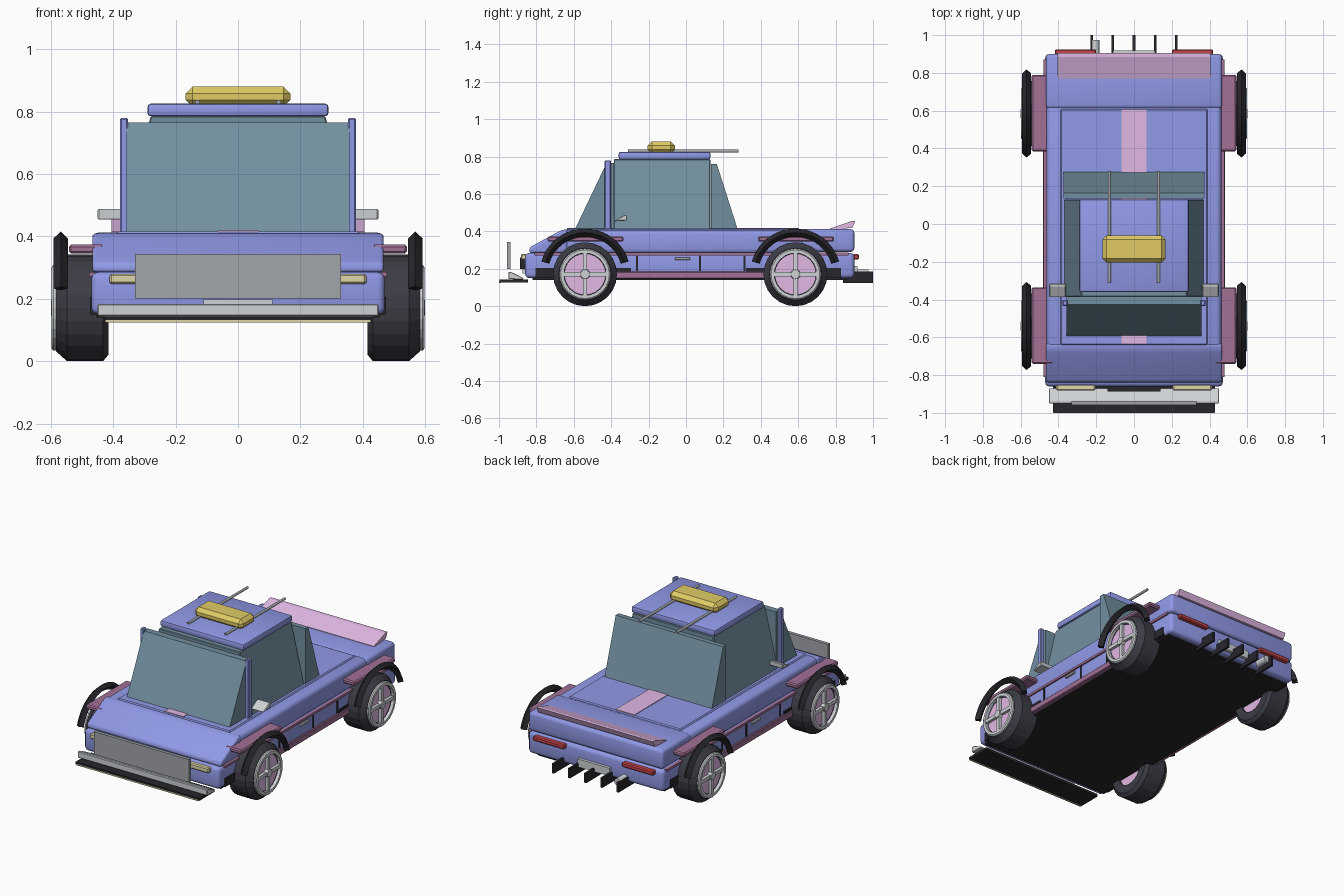
import bpy, bmesh, math

if "Cube" in bpy.data.objects:
    bpy.data.objects.remove(bpy.data.objects["Cube"])

COL = dict(blue=(.28, .32, .80), pink=(.75, .48, .78), mauve=(.36, .16, .30), glass=(.17, .28, .35),
           yellow=(.75, .60, .13), red=(.58, .06, .07), black=(.02, .02, .025), tyre=(.045, .045, .06),
           light=(.62, .65, .67), steel=(.36, .38, .40), cream=(.75, .68, .40))
MATS = {}
for key, c in COL.items():
    MATS[key] = bpy.data.materials.new(key)
    MATS[key].diffuse_color = (*c, 1)


def finish(bm, name, mat, bevel=0, seg=1):
    bmesh.ops.recalc_face_normals(bm, faces=bm.faces)
    if bevel:
        bmesh.ops.bevel(bm, geom=bm.edges[:], offset=bevel, segments=seg, profile=.5,
                        affect='EDGES', clamp_overlap=True)
    me = bpy.data.meshes.new(name)
    bm.to_mesh(me)
    bm.free()
    ob = bpy.data.objects.new(name, me)
    bpy.context.collection.objects.link(ob)
    me.materials.append(MATS[mat])
    if seg > 1:
        bpy.ops.object.select_all(action='DESELECT')
        ob.select_set(True)
        bpy.context.view_layer.objects.active = ob
        bpy.ops.object.shade_smooth_by_angle(angle=math.radians(35))
    return ob


def prism(name, pts, x0, x1, mat, bevel=0, seg=1):
    """Side profile of (y, z) points extended from x0 to x1."""
    bm = bmesh.new()
    a, b = ([bm.verts.new((x, y, z)) for y, z in pts] for x in (x0, x1))
    n = len(pts)
    bm.faces.new(a)
    bm.faces.new(b[::-1])
    for i in range(n):
        j = (i + 1) % n
        bm.faces.new((a[i], b[i], b[j], a[j]))
    return finish(bm, name, mat, bevel, seg)


def box(name, x0, x1, y0, y1, z0, z1, mat, bevel=0, seg=1):
    return prism(name, [(y0, z0), (y1, z0), (y1, z1), (y0, z1)], x0, x1, mat, bevel, seg)


def revolve(name, prof, cy, cz, s, mat, n=24, a0=0.0, a1=360.0):
    """Closed (radius, x) section swept about the sideways axis at (cy, cz)."""
    bm = bmesh.new()
    full = a1 - a0 >= 360
    rings = []
    for i in range(n if full else n + 1):
        t = math.radians(a0 + (a1 - a0) * i / n)
        rings.append([bm.verts.new((s * x, cy + r * math.cos(t), cz + r * math.sin(t))) for r, x in prof])
    m = len(prof)
    for i in range(n):
        p, q = rings[i], rings[(i + 1) % len(rings)]
        for k in range(m):
            l = (k + 1) % m
            bm.faces.new((p[k], p[l], q[l], q[k]))
    if not full:
        bm.faces.new(rings[0])
        bm.faces.new(rings[-1])
    return finish(bm, name, mat)


def rod(name, x, z, r, y0, y1, mat, n=12):
    prism_pts = [(x + r * math.cos(i * math.tau / n), z + r * math.sin(i * math.tau / n)) for i in range(n)]
    bm = bmesh.new()
    f = bm.faces.new([bm.verts.new((px, y0, pz)) for px, pz in prism_pts])
    ext = bmesh.ops.extrude_face_region(bm, geom=[f])['geom']
    bmesh.ops.translate(bm, vec=(0, y1 - y0, 0), verts=[v for v in ext if isinstance(v, bmesh.types.BMVert)])
    bm.faces.new(f.verts[:]) if not f.is_valid else None
    return finish(bm, name, mat)


# Body shell
box('chassis_floor', -.455, .455, -.82, .86, .14, .17, 'black')
box('lower_body', -.47, .47, -.86, .90, .15, .285, 'blue', .022, 3)
box('middle_body', -.462, .462, -.66, .64, .28, .408, 'blue', .025, 3)
prism('hood', [(-.84, .285), (-.635, .285), (-.635, .412), (-.67, .405), (-.835, .315)], -.467, .467, 'blue', .012, 3)
box('trunk', -.467, .467, .61, .90, .29, .412, 'blue', .02, 3)
box('deck_panel', -.39, .39, -.64, .61, .39, .415, 'blue', .006)
box('centre_stripe', -.065, .065, -.635, .605, .41, .419, 'pink')
prism('rear_spoiler', [(.77, .405), (.89, .42), (.905, .455), (.885, .455), (.77, .415)], -.405, .405, 'pink')

# Cabin glass: tapered core with front and rear wedges
bm = bmesh.new()
bmesh.ops.create_cube(bm, size=1)
for v in bm.verts:
    top = v.co.z > 0
    v.co = (math.copysign(.28 if top else .37, v.co.x), .13 if v.co.y > 0 else -.385, .786 if top else .41)
finish(bm, 'side_glass', 'glass', .004)
prism('windshield', [(-.592, .415), (-.385, .415), (-.385, .765), (-.425, .765)], -.357, .357, 'glass')
prism('rear_window', [(.275, .415), (.135, .415), (.135, .76), (.165, .76)], -.373, .373, 'glass')

# Roof, sign and rack
box('roof', -.29, .29, -.36, .13, .785, .825, 'blue', .01, 2)
box('roof_sign', -.168, .168, -.205, -.06, .815, .88, 'yellow', .022)
for s in (1, -1):
    rod('roof_rod', s * .13, .829, .008, -.31, .28, 'steel')

# Front end
box('front_plate', -.33, .33, -.958, -.938, .20, .343, 'steel')
prism('front_bumper', [(-.95, .145), (-.87, .142), (-.87, .152), (-.935, .183), (-.95, .183)], -.45, .45, 'light', .003)
box('splitter', -.43, .43, -.998, -.845, .126, .142, 'black')
box('splitter_trim', -.425, .425, -1.0, -.99, .123, .131, 'cream')
box('grille', -.14, .14, -.887, -.855, .20, .26, 'black')
box('front_badge_plate', -.11, .11, -.875, -.855, .175, .197, 'light')

# Rear end
box('rear_plate', -.11, .11, .895, .918, .165, .215, 'light')
for i in range(5):
    x = (i - 2) * .112
    box('diffuser_fin', x - .007, x + .007, .84, 1.0, .125, .186, 'black')
rod('exhaust', -.205, .175, .022, .85, .975, 'light', 16)

for s in (1, -1):
    # Lights, pillars and mirrors
    box('headlight', s * .205, s * .412, -.882, -.85, .247, .28, 'cream', .006)
    box('taillight', s * .20, s * .418, .89, .925, .25, .278, 'red', .006)
    box('pillar', s * .352, s * .378, -.435, -.402, .41, .78, 'blue', .005)
    prism('mirror', [(-.39, .453), (-.315, .458), (-.315, .488), (-.33, .488)], s * .36, s * .45, 'light', .004)
    # Side trim
    box('side_skirt', s * .43, s * .482, -.40, .43, .147, .185, 'mauve', .004)
    box('side_trim', s * .46, s * .478, -.81, .87, .272, .286, 'mauve')
    for y in (-.262, .074, .313):
        box('door_line', s * .46, s * .474, y - .005, y + .005, .188, .27, 'black')
    box('door_handle', s * .46, s * .482, -.06, .022, .246, .261, 'light', .003)
    # Wheels with fenders and arches
    for cy in (-.54, .585):
        box('wheel_well', s * .40, s * .474, cy - .265, cy + .245, .15, .205, 'black')
        box('fender_slab', s * .43, s * .542, cy - .20, cy + .205, .345, .373, 'mauve', .007)
        revolve('wheel_arch', [(.243, .568), (.221, .592), (.199, .568), (.221, .545)], cy, .172, s,
                'black', 20, 16, 164)
        revolve('tyre', [(.10, .415), (.15, .415), (.171, .432), (.171, .548), (.14, .583), (.115, .583),
                         (.10, .56)], cy, .171, s, 'tyre', 24)
        revolve('wheel_disc', [(.001, .43), (.125, .43), (.125, .576), (.001, .576)], cy, .171, s, 'pink', 24)
        revolve('rim_ring', [(.113, .57), (.137, .57), (.137, .592), (.13, .598), (.113, .598)], cy, .171, s,
                'light', 24)
        box('spoke', s * .57, s * .594, cy - .011, cy + .011, .055, .287, 'light')
        box('spoke', s * .57, s * .594, cy - .116, cy + .116, .16, .182, 'light')
        revolve('hub_cap', [(.001, .57), (.028, .57), (.024, .60), (.001, .60)], cy, .171, s, 'light', 12)

for m in bpy.data.materials:
    if m.users and not m.is_grease_pencil:
        m.use_nodes = True
        m.node_tree.nodes["Principled BSDF"].inputs["Base Color"].default_value = m.diffuse_color
